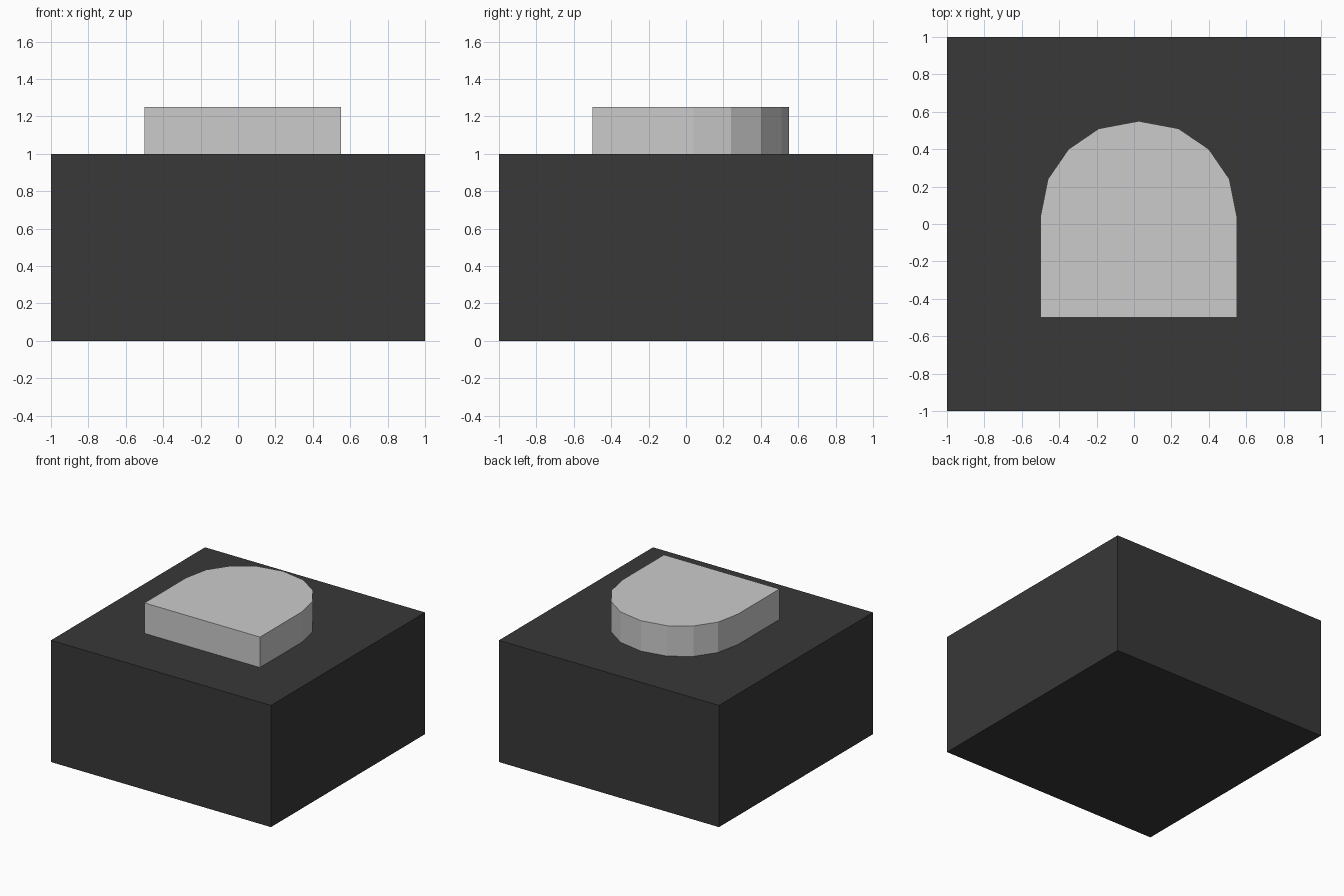
import bpy, bmesh

if "Cube" in bpy.data.objects:
    bpy.data.objects.remove(bpy.data.objects["Cube"])


def prism(name, outline, z0, z1, color=None):
    """Extrude a flat outline from z0 up to z1 as a closed solid."""
    bm = bmesh.new()
    face = bm.faces.new([bm.verts.new((x, y, z0)) for x, y in outline])
    top = bmesh.ops.extrude_face_region(bm, geom=[face], use_keep_orig=True)
    verts = [v for v in top["geom"] if isinstance(v, bmesh.types.BMVert)]
    bmesh.ops.translate(bm, verts=verts, vec=(0, 0, z1 - z0))
    bmesh.ops.recalc_face_normals(bm, faces=bm.faces[:])
    mesh = bpy.data.meshes.new(name)
    bm.to_mesh(mesh)
    bm.free()
    obj = bpy.data.objects.new(name, mesh)
    bpy.context.collection.objects.link(obj)
    if color:
        mat = bpy.data.materials.new(name + "_dark")
        mat.diffuse_color = color
        mat.use_nodes = True
        mat.node_tree.nodes["Principled BSDF"].inputs["Base Color"].default_value = mat.diffuse_color
        mesh.materials.append(mat)
    return obj


# Dark block base
prism("base_block", [(-1, -1), (1, -1), (1, 1), (-1, 1)], 0, 1,
      (0.04, 0.04, 0.04, 1))

# Raised arch-shaped pad: right half profile mirrored about its own centre line
cx = 0.025
half = [(0.525, -0.5), (0.525, 0.04), (0.485, 0.24), (0.375, 0.40), (0.213, 0.51)]
outline = ([(cx + x, y) for x, y in half] + [(cx, 0.55)]
           + [(cx - x, y) for x, y in reversed(half)])
prism("arch_pad", outline, 1, 1.25)
